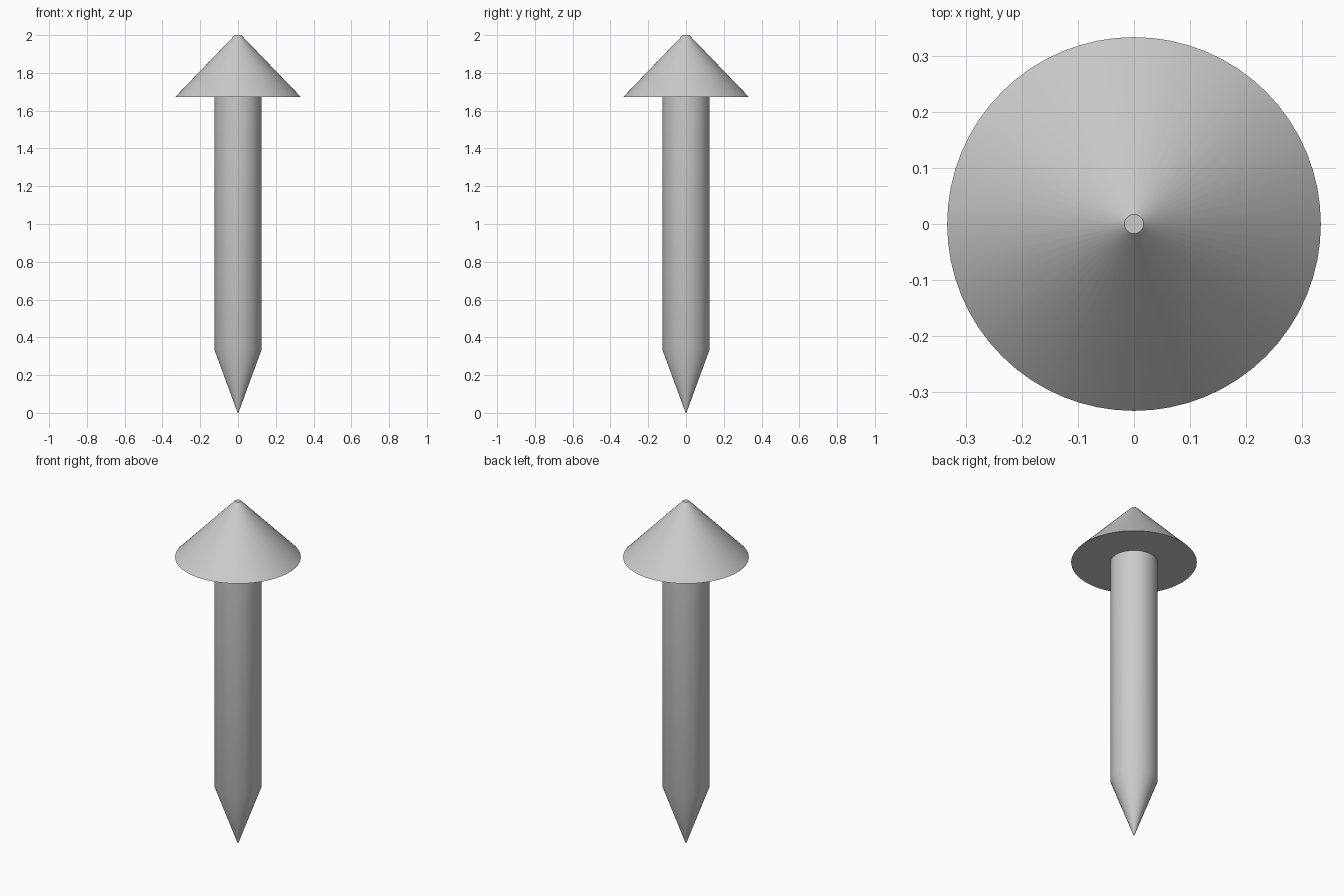
import bpy
import math

cube = bpy.data.objects.get("Cube")
if cube:
    bpy.data.objects.remove(cube, do_unlink=True)

SEGMENTS = 64

grey = bpy.data.materials.new("light_grey")
grey.use_nodes = True
grey.diffuse_color = (0.6, 0.6, 0.6, 1)
grey.node_tree.nodes["Principled BSDF"].inputs["Base Color"].default_value = (0.6, 0.6, 0.6, 1)


def lathe(name, profile):
    """Revolve (radius, height) points around z, closing both ends."""
    verts, faces = [], []
    for radius, z in profile:
        for i in range(SEGMENTS):
            a = math.tau * i / SEGMENTS
            verts.append((radius * math.cos(a), radius * math.sin(a), z))
    for ring in range(len(profile) - 1):
        low, high = ring * SEGMENTS, (ring + 1) * SEGMENTS
        for i in range(SEGMENTS):
            j = (i + 1) % SEGMENTS
            faces.append((low + i, low + j, high + j, high + i))
    faces.append(tuple(reversed(range(SEGMENTS))))
    faces.append(tuple(range(len(verts) - SEGMENTS, len(verts))))
    mesh = bpy.data.meshes.new(name)
    mesh.from_pydata(verts, [], faces)
    mesh.materials.append(grey)
    obj = bpy.data.objects.new(name, mesh)
    bpy.context.collection.objects.link(obj)
    bpy.ops.object.select_all(action="DESELECT")
    obj.select_set(True)
    bpy.context.view_layer.objects.active = obj
    bpy.ops.object.shade_smooth_by_angle(angle=math.radians(30))
    return obj


# Round shaft tapering to a point at the bottom
lathe("pointed_shaft", [(0.002, 0), (0.125, 0.335), (0.125, 1.672)])

# Wide conical cap with a tiny flat top
lathe("cone_cap", [(0.333, 1.672), (0.017, 2)])
